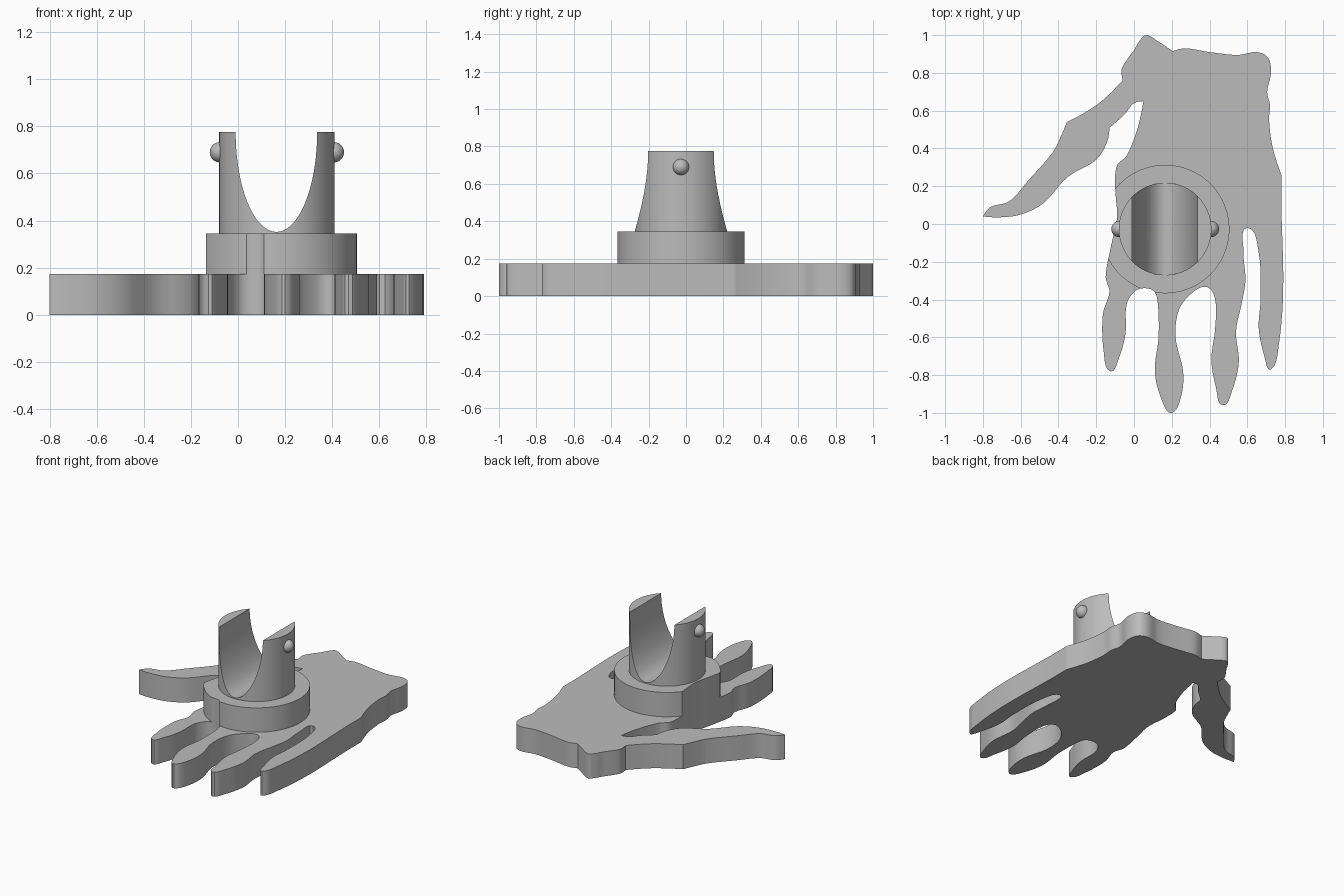
import bpy
import bmesh
import math
from mathutils import Vector

default_cube = bpy.data.objects.get("Cube")
if default_cube:
    bpy.data.objects.remove(default_cube, do_unlink=True)

grey = bpy.data.materials.new("plain grey")
grey.use_nodes = True
grey.diffuse_color = (.5, .5, .5, 1)
grey.node_tree.nodes["Principled BSDF"].inputs["Base Color"].default_value = grey.diffuse_color

PALM_TOP = .173
COLLAR_TOP = .345
TOWER_TOP = .775
CENTRE = Vector((.165, -.027))

# Hand outline, clockwise from the thumb side of the wrist
wrist_knob = [(-.06, .76), (-.065, .82), (-.03, .88), (0, .92), (.03, .97), (.065, 1), (.13, .965)]
wrist_end = [(.205, .915), (.27, .93), (.4, .91), (.55, .895), (.65, .91), (.71, .88),
             (.725, .8), (.705, .7), (.72, .63), (.715, .55), (.735, .4)]
little_finger = [(.78, .26), (.78, .1), (.79, -.35), (.765, -.65), (.725, -.77), (.69, -.7),
                 (.66, -.55), (.67, -.4), (.66, -.15), (.6, -.02), (.58, -.15), (.59, -.3)]
ring_finger = [(.57, -.42), (.54, -.57), (.555, -.73), (.52, -.88), (.47, -.96), (.435, -.87),
               (.41, -.72), (.43, -.55), (.43, -.4), (.39, -.335), (.32, -.355), (.24, -.45)]
middle_finger = [(.22, -.6), (.26, -.78), (.25, -.91), (.2, -1), (.15, -.94), (.11, -.78),
                 (.13, -.6), (.125, -.41), (.105, -.355), (.05, -.34), (0, -.36), (-.04, -.43)]
index_finger = [(-.045, -.58), (-.08, -.71), (-.125, -.78), (-.16, -.68), (-.165, -.48),
                (-.13, -.36), (-.15, -.28), (-.12, -.11), (-.09, .03), (-.1, .2), (-.09, .31),
                (-.04, .36), (.02, .51)]
thumb_gap = [(.05, .65), (0, .64), (-.05, .58)]
thumb_inner = [(-.13, .51), (-.14, .44), (-.2, .34), (-.35, .25), (-.48, .11), (-.6, .05), (-.72, .035)]
thumb_tip = [(-.8, .04), (-.76, .09), (-.66, .12), (-.56, .23), (-.43, .38), (-.38, .48)]
thumb_outer = [(-.355, .54), (-.26, .59), (-.16, .66)]

smooth_parts = [wrist_knob, wrist_end, little_finger, ring_finger, middle_finger,
                index_finger, thumb_gap, thumb_inner, thumb_tip, thumb_outer]
corners = {part[0] for part in smooth_parts if part not in (ring_finger, middle_finger, index_finger)}


def smooth_outline(points, steps=5):
    """Closed curve through the points, sharp only at the corners."""
    count = len(points)

    def direction(i):
        if points[i] in corners:
            return Vector((0, 0))
        return (Vector(points[(i + 1) % count]) - Vector(points[i - 1])).normalized()

    result = []
    for i in range(count):
        j = (i + 1) % count
        start, end = Vector(points[i]), Vector(points[j])
        reach = (end - start).length / 3
        a = start + direction(i) * reach
        b = end - direction(j) * reach
        for k in range(steps):
            t = k / steps
            s = 1 - t
            result.append(start * s**3 + a * 3 * s * s * t + b * 3 * s * t * t + end * t**3)
    return result


def make_object(name, bm):
    bmesh.ops.recalc_face_normals(bm, faces=bm.faces)
    mesh = bpy.data.meshes.new(name)
    bm.to_mesh(mesh)
    bm.free()
    mesh.materials.append(grey)
    obj = bpy.data.objects.new(name, mesh)
    bpy.context.collection.objects.link(obj)
    return obj


def prism(name, outline, bottom, top, to_world=lambda u, v, w: (u, v, w)):
    """Solid made by extruding a flat outline from bottom to top."""
    bm = bmesh.new()
    low = [bm.verts.new(to_world(p[0], p[1], bottom)) for p in outline]
    high = [bm.verts.new(to_world(p[0], p[1], top)) for p in outline]
    bm.faces.new(low)
    bm.faces.new(high)
    for i in range(len(low)):
        bm.faces.new((low[i - 1], low[i], high[i], high[i - 1]))
    return make_object(name, bm)


def ellipse(centre, width, height, sides=96):
    angles = [math.tau * i / sides for i in range(sides)]
    return [(centre[0] + width * math.cos(a), centre[1] + height * math.sin(a)) for a in angles]


def activate(obj):
    bpy.ops.object.select_all(action="DESELECT")
    obj.select_set(True)
    bpy.context.view_layer.objects.active = obj


def cut(obj, cutter, operation):
    cutter.hide_render = True
    modifier = obj.modifiers.new("cut", "BOOLEAN")
    modifier.object = cutter
    modifier.operation = operation
    modifier.solver = "EXACT"
    activate(obj)
    bpy.ops.object.modifier_apply(modifier=modifier.name)
    bpy.data.objects.remove(cutter, do_unlink=True)


# Flat hand plate
outline = smooth_outline([p for part in smooth_parts for p in part])
hand = prism("hand_plate", outline, 0, PALM_TOP)

# Round collar trimmed to the edge of the hand
collar = prism("collar", ellipse(CENTRE, .34, .34), PALM_TOP, COLLAR_TOP)
cut(collar, prism("collar_trim", outline, -.1, 1), "INTERSECT")

# Round tower with a rounded channel running front to back
tower = prism("cradle_tower", ellipse(CENTRE, .245, .245), COLLAR_TOP, TOWER_TOP)
channel = prism("channel_cutter", ellipse((.163, TOWER_TOP + .001), .173, .424), -1, 1,
                lambda u, v, w: (u, w, v))
cut(tower, channel, "DIFFERENCE")

parts = [hand, collar, tower]

# Round pegs on both sides of the tower
for name, side in (("left_peg", 1), ("right_peg", -1)):
    bm = bmesh.new()
    bmesh.ops.create_uvsphere(bm, u_segments=32, v_segments=16, radius=.043)
    peg = make_object(name, bm)
    peg.location = (CENTRE.x + side * .242, CENTRE.y, .69)
    parts.append(peg)

for part in parts:
    activate(part)
    bpy.ops.object.shade_smooth_by_angle(angle=math.radians(30))
